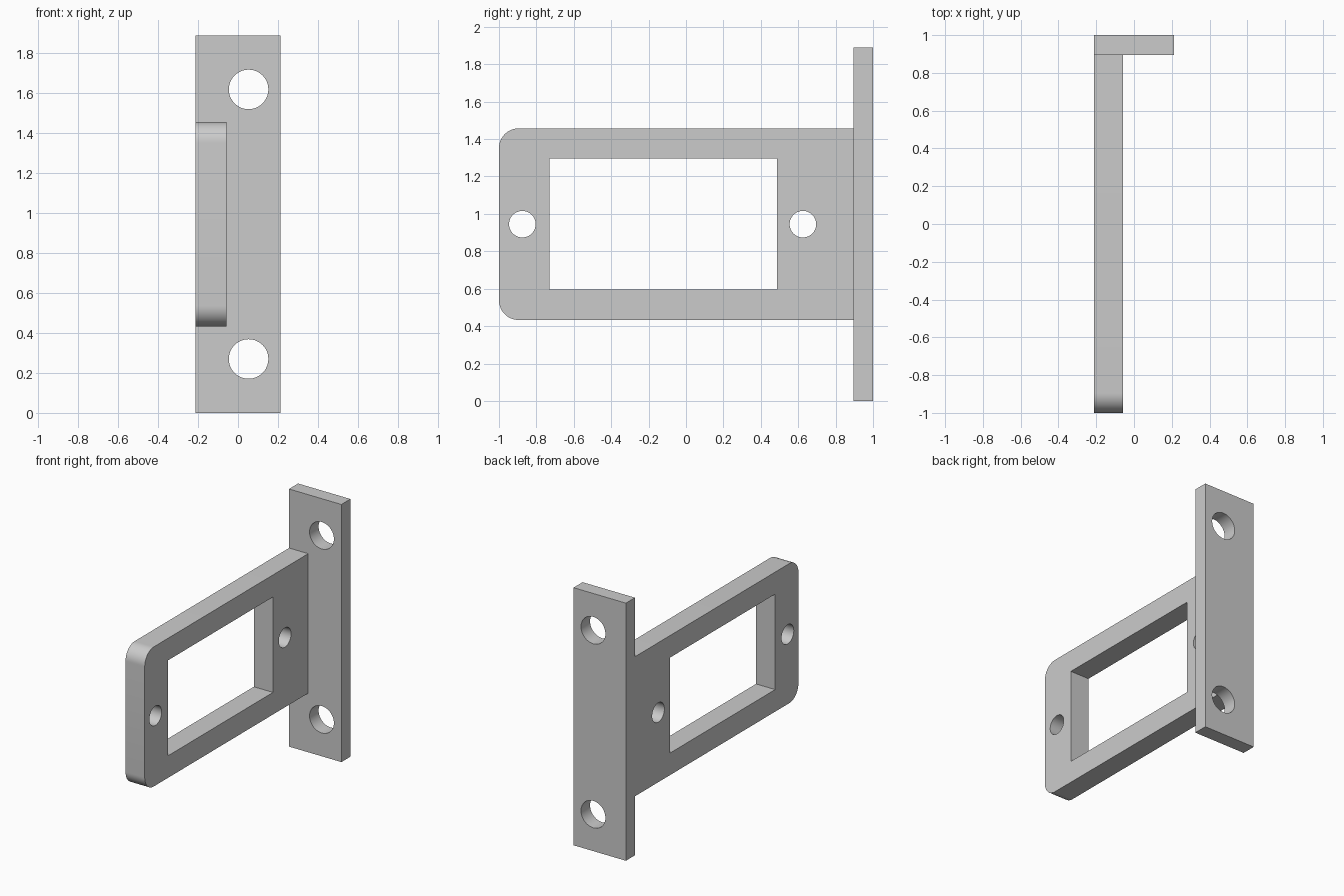
import bpy, bmesh
from math import sin, cos, pi
from mathutils import Vector

if "Cube" in bpy.data.objects:
    bpy.data.objects.remove(bpy.data.objects["Cube"])


def arc(cu, cv, r, a0, a1, n):
    return [(cu + r * cos(a0 + (a1 - a0) * i / n), cv + r * sin(a0 + (a1 - a0) * i / n))
            for i in range(n + 1)]


def circle(cu, cv, r, n=48):
    return arc(cu, cv, r, 0, 2 * pi, n)[:-1]


def rect(u0, u1, v0, v1):
    return [(u0, v0), (u1, v0), (u1, v1), (u0, v1)]


def panel(name, loops, place, depth):
    """Fill an outline with holes, then extrude it by the depth vector."""
    bm = bmesh.new()
    edges = []
    for loop in loops:
        vs = [bm.verts.new(place(u, v)) for u, v in loop]
        edges += [bm.edges.new((vs[i - 1], vs[i])) for i in range(len(vs))]
    bmesh.ops.triangle_fill(bm, use_beauty=True, edges=edges)
    ext = bmesh.ops.extrude_face_region(bm, geom=bm.faces[:], use_keep_orig=True)
    moved = [g for g in ext["geom"] if isinstance(g, bmesh.types.BMVert)]
    bmesh.ops.translate(bm, verts=moved, vec=Vector(depth))
    bmesh.ops.recalc_face_normals(bm, faces=bm.faces[:])
    me = bpy.data.meshes.new(name)
    bm.to_mesh(me)
    bm.free()
    ob = bpy.data.objects.new(name, me)
    bpy.context.collection.objects.link(ob)
    return ob


X0, X1, ARM_X = -0.2125, 0.2125, -0.057
H, MID, PLATE_Y = 1.89, 0.945, 0.895

# upright mounting plate with two screw holes
plate = panel("mounting_bracket",
              [rect(X0, X1, 0, H)] + [circle(0.053, MID + s * 0.675, 0.099) for s in (-1, 1)],
              lambda u, v: (u, PLATE_Y, v), (0, 1 - PLATE_Y, 0))

# arm frame: rounded front corners, rectangular window, two small holes
half, r = 0.512, 0.105
outline = ([(PLATE_Y, MID - half), (PLATE_Y, MID + half)]
           + arc(-1 + r, MID + half - r, r, pi / 2, pi, 12)
           + arc(-1 + r, MID - half + r, r, pi, 1.5 * pi, 12))
arm = panel("arm_frame",
            [outline, rect(-0.73, 0.487, MID - 0.35, MID + 0.35)]
            + [circle(y, MID, 0.071) for y in (-0.875, 0.625)],
            lambda u, v: (X0, u, v), (ARM_X - X0, 0, 0))

# weld both parts into one solid
mod = plate.modifiers.new("weld_arm", 'BOOLEAN')
mod.operation, mod.solver, mod.object = 'UNION', 'EXACT', arm
bpy.context.view_layer.objects.active = plate
plate.select_set(True)
bpy.ops.object.modifier_apply(modifier=mod.name)
bpy.data.objects.remove(arm)
bpy.ops.object.shade_smooth_by_angle()
